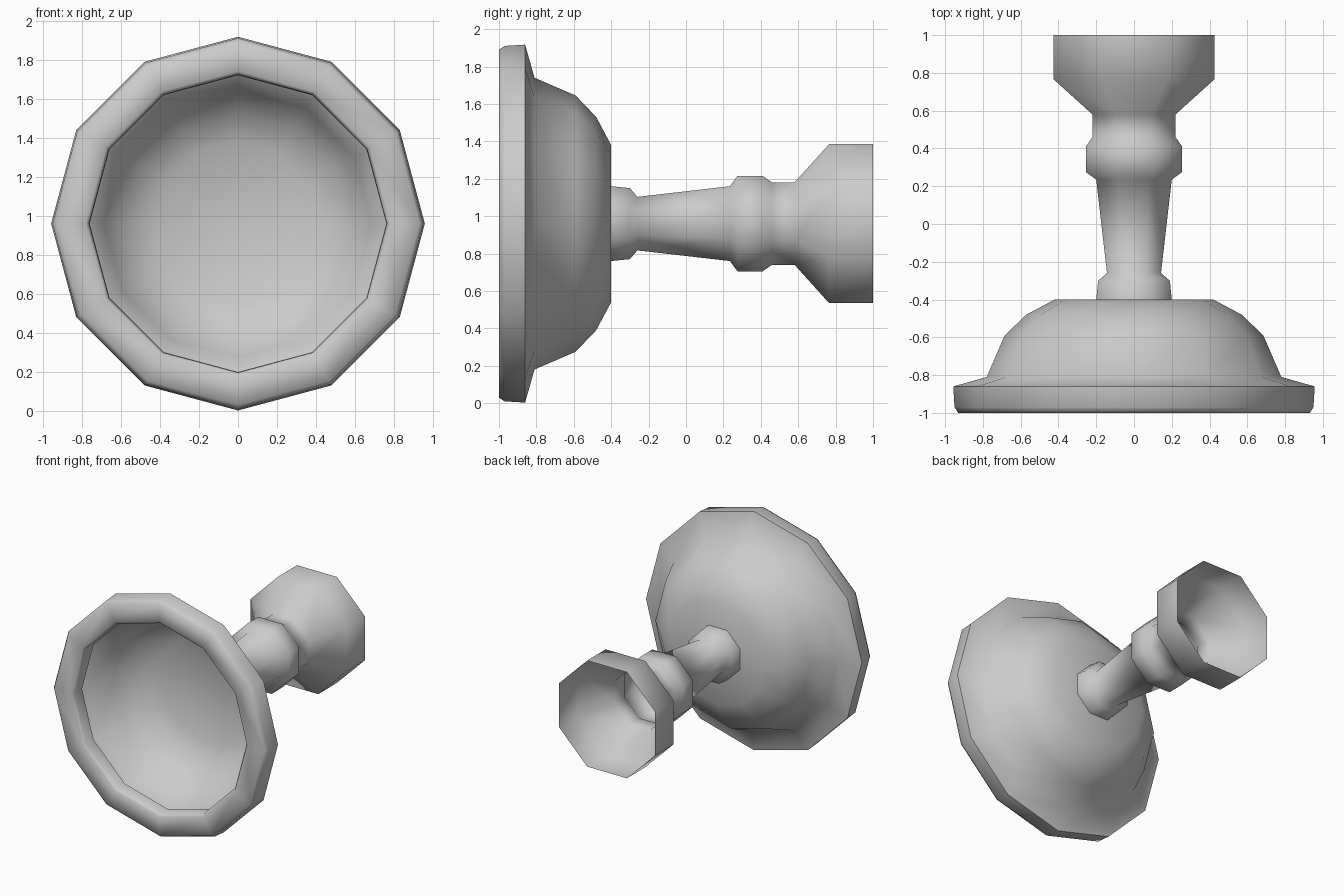
import bpy, bmesh, math

if "Cube" in bpy.data.objects:
    bpy.data.objects.remove(bpy.data.objects["Cube"])

CENTER_Z = 0.96


def lathe(name, profile, sides, offset=0.0, scale=1.0, cap_first=False):
    """Revolve (radius, y) points around the y axis as an open shell."""
    bm = bmesh.new()
    rings = []
    for r, y in profile:
        ring = []
        for i in range(sides):
            a = 2 * math.pi * i / sides + offset
            ring.append(bm.verts.new((r * scale * math.cos(a), y,
                                      CENTER_Z + r * scale * math.sin(a))))
        rings.append(ring)
    for a, b in zip(rings, rings[1:]):
        for i in range(sides):
            j = (i + 1) % sides
            bm.faces.new((a[i], a[j], b[j], b[i]))
    if cap_first:
        mid = bm.verts.new((0, profile[0][1], CENTER_Z))
        for i in range(sides):
            bm.faces.new((mid, rings[0][(i + 1) % sides], rings[0][i]))
    bmesh.ops.recalc_face_normals(bm, faces=bm.faces)
    mesh = bpy.data.meshes.new(name)
    bm.to_mesh(mesh)
    bm.free()
    obj = bpy.data.objects.new(name, mesh)
    bpy.context.collection.objects.link(obj)
    bpy.ops.object.select_all(action='DESELECT')
    obj.select_set(True)
    bpy.context.view_layer.objects.active = obj
    bpy.ops.object.shade_smooth_by_angle(angle=math.radians(65))
    return obj


# Twelve-sided bowl: back disc, domed wall, flange, rolled rim and inner lip
lathe("bowl", [(0.42, -0.40), (0.57, -0.48), (0.685, -0.59), (0.78, -0.81),
               (0.957, -0.86), (0.95, -0.97), (0.93, -1.0), (0.78, -1.0),
               (0.763, -0.98), (0.76, -0.89)], 12, cap_first=True)

# Eight-sided hollow stem: base collar, taper, ring and flared cup
# (profile gives distance to the flats, scaled up to the corners)
lathe("stem", [(0.20, -0.40), (0.19, -0.30), (0.143, -0.26), (0.20, 0.235),
               (0.255, 0.275), (0.255, 0.41), (0.22, 0.46), (0.22, 0.58),
               (0.425, 0.765), (0.425, 1.0)], 8,
      offset=math.pi / 8, scale=1 / math.cos(math.pi / 8))
